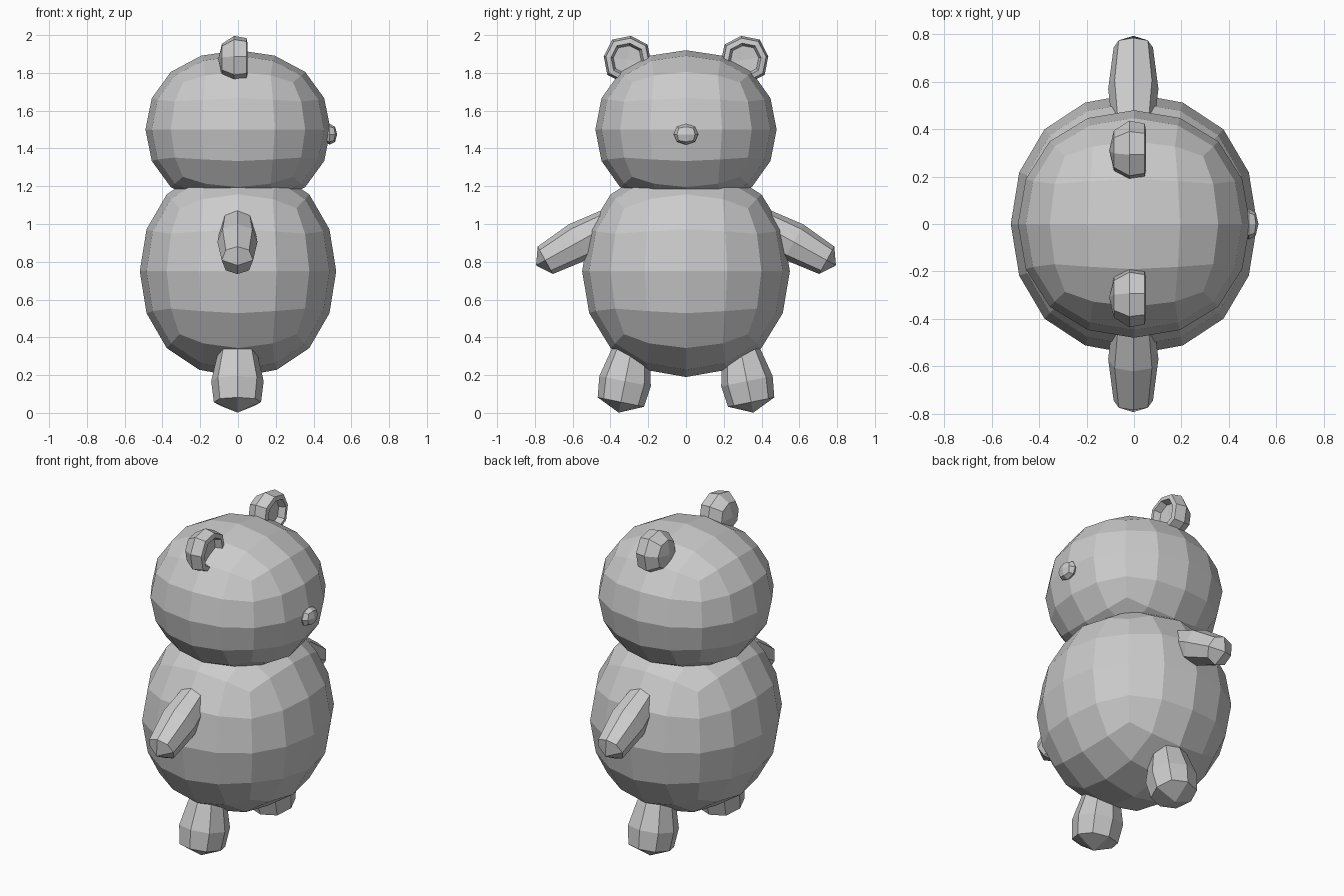
import bpy, bmesh
from math import sin, cos, pi, radians
from mathutils import Vector

if "Cube" in bpy.data.objects:
    bpy.data.objects.remove(bpy.data.objects["Cube"])

LIMIT = 0.8395  # a subdivided unit cube shrinks to this half size


def blob(name, loc, radii, level):
    """Rounded cube with the given outer radii."""
    bpy.ops.mesh.primitive_cube_add(size=2, location=loc)
    ob = bpy.context.object
    ob.name = name
    ob.scale = [r / LIMIT for r in radii]
    mod = ob.modifiers.new("round", 'SUBSURF')
    mod.levels = mod.render_levels = level
    return ob


def turned(name, origin, axis, u, profile):
    """Eight-sided form along an axis; profile = (distance, radius), poles at both ends."""
    origin, axis, u = Vector(origin), Vector(axis).normalized(), Vector(u).normalized()
    v = axis.cross(u)
    bm = bmesh.new()
    rings = []
    for d, r in profile[1:-1]:
        ring = []
        for k in range(8):
            a = k * pi / 4
            rk = r * (1.05 if k % 2 else 1.0)
            ring.append(bm.verts.new(origin + axis * d + (u * cos(a) + v * sin(a)) * rk))
        rings.append(ring)
    for lo, hi in zip(rings, rings[1:]):
        for k in range(8):
            n = (k + 1) % 8
            bm.faces.new((lo[k], lo[n], hi[n], hi[k]))
    for ring, (d, _) in ((rings[0], profile[0]), (rings[-1], profile[-1])):
        pole = bm.verts.new(origin + axis * d)
        for k in range(0, 8, 2):
            bm.faces.new((pole, ring[k], ring[k + 1], ring[(k + 2) % 8]))
    bmesh.ops.recalc_face_normals(bm, faces=bm.faces)
    mesh = bpy.data.meshes.new(name)
    bm.to_mesh(mesh)
    bm.free()
    ob = bpy.data.objects.new(name, mesh)
    bpy.context.collection.objects.link(ob)
    return ob


# Torso, head and nose (the face looks along +x)
blob("torso", (0, 0, 0.75), (0.52, 0.55, 0.56), 2)
blob("head", (0, 0, 1.5), (0.49, 0.48, 0.42), 2)
blob("nose", (0.485, 0, 1.475), (0.04, 0.065, 0.055), 1)

for side, s in (("left", 1), ("right", -1)):
    # Arm, sloping down and outwards
    t = radians(29)
    turned(side + "_arm", (-0.003, s * 0.57, 0.905), (0, s * cos(t), -sin(t)), (1, 0, 0),
           [(-0.25, 0), (-0.2, 0.086), (0, 0.106), (0.2, 0.083), (0.256, 0)])
    # Leg, splayed slightly outwards
    t = radians(11.5)
    turned(side + "_leg", (-0.003, s * 0.3225, 0.168), (0, s * sin(t), -cos(t)), (1, 0, 0),
           [(-0.24, 0), (-0.2, 0.09), (-0.138, 0.107), (0, 0.139), (0.113, 0.125), (0.17, 0)])
    # Ear, hollowed towards the front
    t = radians(8)
    turned(side + "_ear", (0, s * 0.31, 1.87), (1, 0, 0), (0, s * cos(t), sin(t)),
           [(-0.105, 0), (-0.085, 0.085), (-0.02, 0.127), (0.045, 0.115),
            (0.05, 0.088), (0.01, 0.075), (0.005, 0)])
